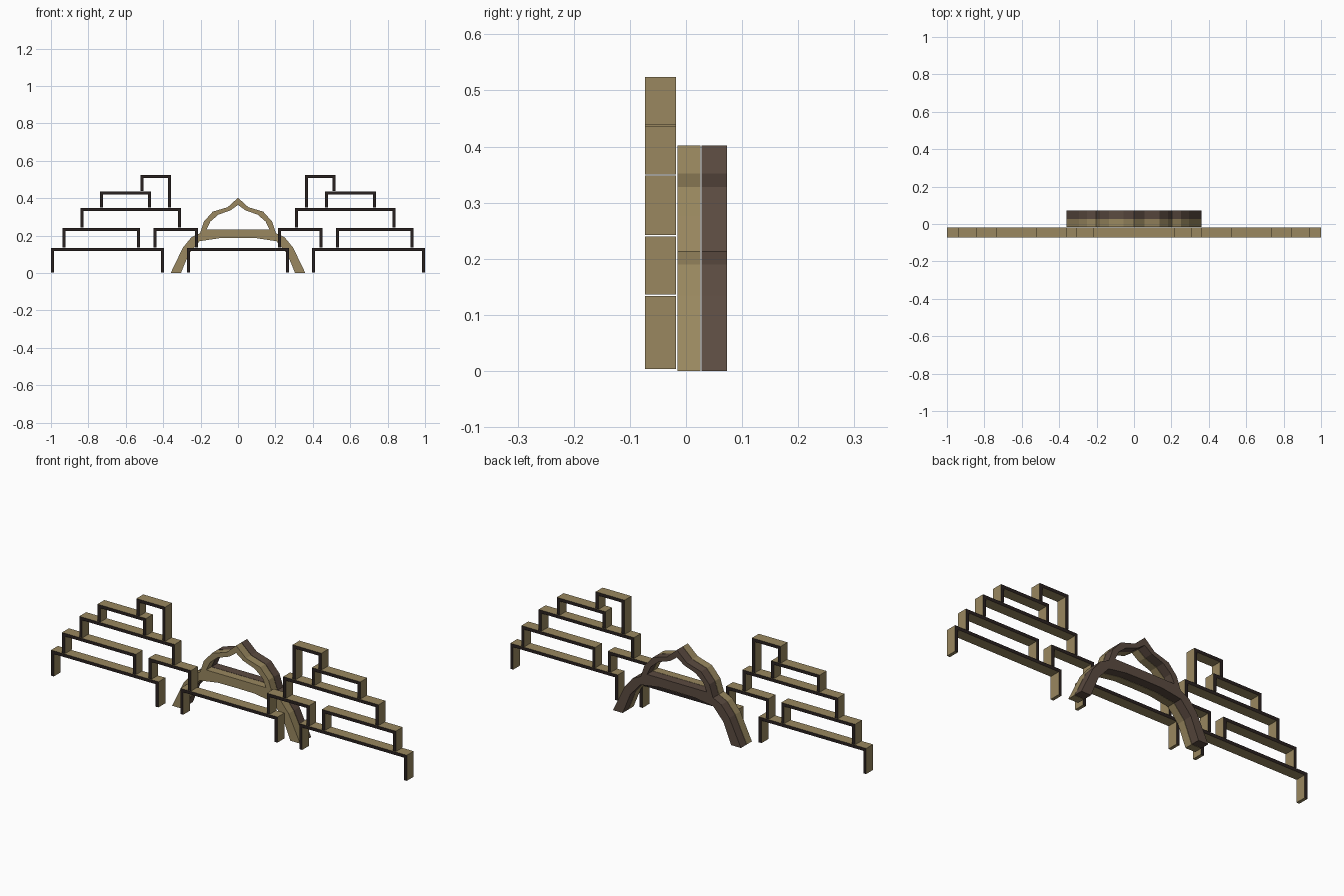
import bpy, bmesh

if "Cube" in bpy.data.objects:
    bpy.data.objects.remove(bpy.data.objects["Cube"])


def material(name, rgb):
    m = bpy.data.materials.new(name)
    m.diffuse_color = (*rgb, 1)
    m.use_nodes = True
    m.node_tree.nodes["Principled BSDF"].inputs["Base Color"].default_value = m.diffuse_color
    return m


TAN = material("tan wood", (0.32, 0.245, 0.115))
BROWN = material("brown wood", (0.105, 0.07, 0.052))
DARK = material("dark edge", (0.022, 0.015, 0.014))


def extrude_profile(name, loops, y0, y1, mats):
    """Fill closed x/z loops (first outer, others holes) and extrude along y.
    A second material goes on the front and back faces."""
    bm = bmesh.new()
    edges = []
    for pts in loops:
        vs = [bm.verts.new((x, y0, z)) for x, z in pts]
        edges += [bm.edges.new((vs[i], vs[(i + 1) % len(vs)])) for i in range(len(vs))]
    bmesh.ops.triangle_fill(bm, edges=edges, use_beauty=True, use_dissolve=False,
                            normal=(0, -1, 0))
    res = bmesh.ops.extrude_face_region(bm, geom=bm.faces[:], use_keep_orig=True)
    for v in [g for g in res["geom"] if isinstance(g, bmesh.types.BMVert)]:
        v.co.y = y1
    bmesh.ops.recalc_face_normals(bm, faces=bm.faces[:])
    bm.normal_update()
    if len(mats) > 1:
        for f in bm.faces:
            f.material_index = 1 if abs(f.normal.y) > 0.5 else 0
    me = bpy.data.meshes.new(name)
    bm.to_mesh(me)
    bm.free()
    for m in mats:
        me.materials.append(m)
    ob = bpy.data.objects.new(name, me)
    bpy.context.collection.objects.link(ob)
    return ob


# Stacked bench frames: left x, right x, left foot z, right foot z, top z
T = 0.016
FRAMES = [
    ("base_bench", -1.0, -0.396, 0.004, 0.004, 0.134),
    ("second_bench", -0.938, -0.523, 0.136, 0.136, 0.24),
    ("inner_bench", -0.452, -0.213, 0.136, 0.136, 0.24),
    ("third_bench", -0.841, -0.305, 0.242, 0.242, 0.348),
    ("fourth_bench", -0.739, -0.466, 0.35, 0.35, 0.437),
    ("top_bench", -0.52, -0.358, 0.439, 0.35, 0.524),
]


def bench(name, a, b, za, zb, top):
    pts = [(a, za), (a, top), (b, top), (b, zb),
           (b - T, zb), (b - T, top - T), (a + T, top - T), (a + T, za)]
    extrude_profile(name, [pts], -0.073, -0.018, [TAN, DARK])


for n, a, b, za, zb, top in FRAMES:
    bench(n + "_left", a, b, za, zb, top)
    bench(n + "_right", -b, -a, zb, za, top)
bench("base_bench_centre", -0.273, 0.273, 0.004, 0.004, 0.134)


# Pointed arch with cross bar, front and back layer
def mirrored(half):
    """Left half up to the centre line, then its mirror image."""
    return half + [(-x, z) for x, z in reversed(half) if x != 0]


outer_half = [(-0.36, 0), (-0.295, 0.135), (-0.25, 0.19), (-0.203, 0.213),
              (-0.182, 0.275), (-0.135, 0.328), (-0.055, 0.352), (0, 0.402)]
under_half = [(-0.305, 0), (-0.262, 0.105), (-0.205, 0.17), (-0.1, 0.186), (0, 0.187)]
outline = mirrored(outer_half) + list(reversed(mirrored(under_half)))
opening = mirrored([(-0.168, 0.233), (-0.148, 0.275), (-0.105, 0.312),
                    (-0.04, 0.335), (0, 0.364)])

extrude_profile("front_arch", [outline, opening], -0.015, 0.026, [TAN])
extrude_profile("back_arch", [outline, opening], 0.028, 0.073, [BROWN])
